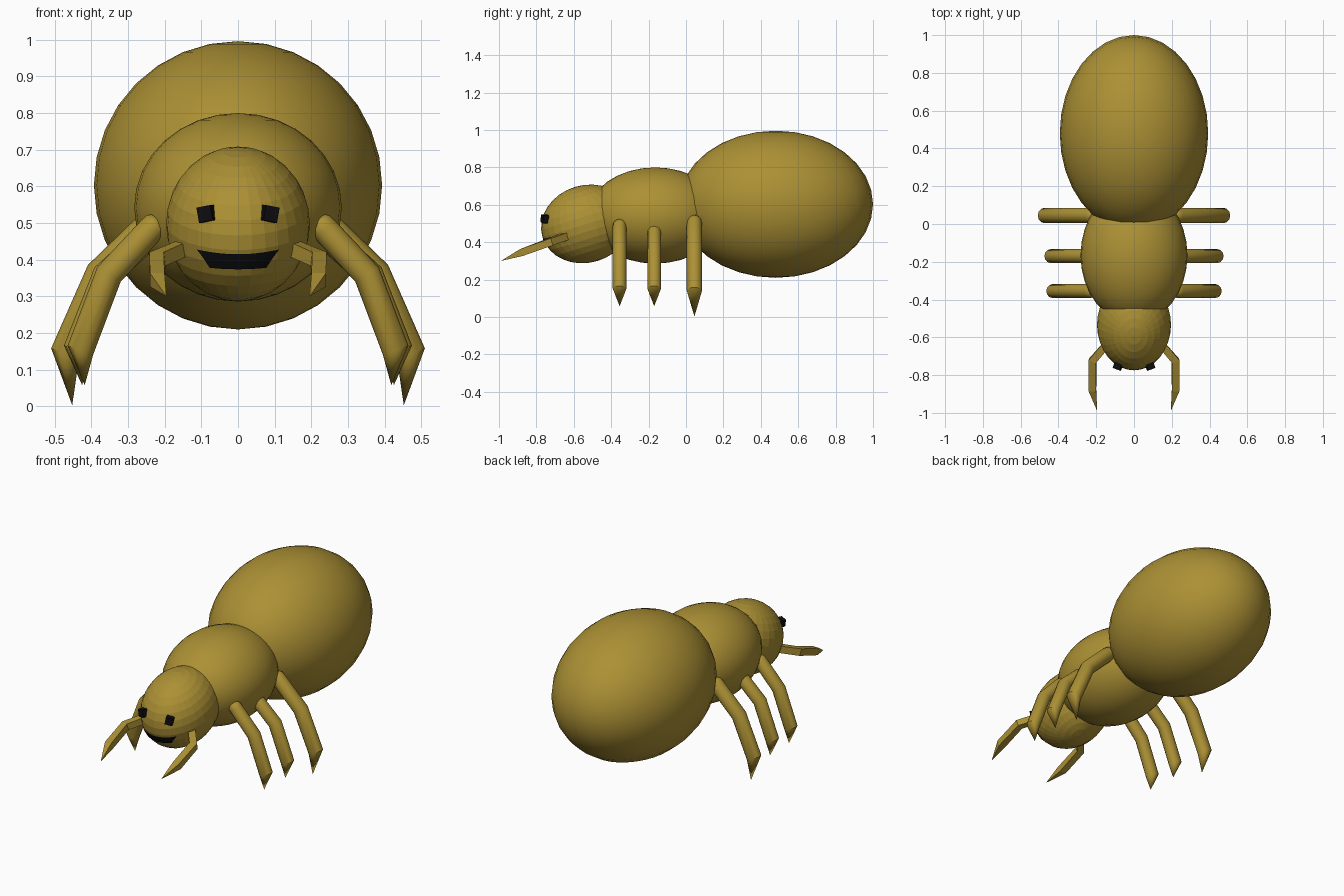
import bpy, bmesh, math
from mathutils import Vector, Matrix

if "Cube" in bpy.data.objects:
    bpy.data.objects.remove(bpy.data.objects["Cube"])


def material(name, rgb):
    m = bpy.data.materials.new(name)
    m.diffuse_color = (*rgb, 1)
    m.use_nodes = True
    m.node_tree.nodes["Principled BSDF"].inputs["Base Color"].default_value = m.diffuse_color
    return m


GOLD = material("ochre", (0.41, 0.28, 0.035))
BLACK = material("black", (0.004, 0.004, 0.005))


def finish(name, bm, mat, smooth=None):
    bmesh.ops.recalc_face_normals(bm, faces=bm.faces)
    me = bpy.data.meshes.new(name)
    bm.to_mesh(me)
    bm.free()
    me.materials.append(mat)
    ob = bpy.data.objects.new(name, me)
    bpy.context.collection.objects.link(ob)
    if smooth:
        bpy.ops.object.select_all(action='DESELECT')
        ob.select_set(True)
        bpy.context.view_layer.objects.active = ob
        bpy.ops.object.shade_smooth_by_angle(angle=math.radians(smooth))
    return ob


def ellipsoid(name, centre, radii, tilt=0, smooth=None):
    bm = bmesh.new()
    bmesh.ops.create_uvsphere(bm, u_segments=32, v_segments=16, radius=1)
    m = Matrix.Translation(centre) @ Matrix.Rotation(tilt, 4, 'X') @ Matrix.Diagonal((*radii, 1))
    bm.transform(m)
    return finish(name, bm, GOLD, smooth), m


def tube(name, pts, radii, sides, ref, phase=0, smooth=None):
    """Mitred tube along pts, closed to a point at the last one."""
    pts = [Vector(p) for p in pts]
    ref = Vector(ref)
    bm = bmesh.new()
    rings = []
    for i, p in enumerate(pts[:-1]):
        t_in = (p - pts[max(i - 1, 0)]).normalized() if i else (pts[1] - p).normalized()
        t_out = t_in if i == len(pts) - 2 else (pts[i + 1] - p).normalized()
        t = (t_in + t_out).normalized()
        u = ref.cross(t).normalized()
        v = t.cross(u)
        stretch = 1 / max(t.dot(t_in), 0.5)
        ring = []
        for k in range(sides):
            a = phase + math.tau * k / sides
            ring.append(bm.verts.new(p + radii[i] * (u * math.cos(a) * stretch + v * math.sin(a))))
        rings.append(ring)
    tip = bm.verts.new(pts[-1])
    bm.faces.new(rings[0])
    for k in range(sides):
        n = (k + 1) % sides
        for a, b in zip(rings, rings[1:]):
            bm.faces.new((a[k], a[n], b[n], b[k]))
        bm.faces.new((rings[-1][k], rings[-1][n], tip))
    return finish(name, bm, GOLD, smooth)


# Body segments
ellipsoid("abdomen", (0, 0.48, 0.603), (0.393, 0.52, 0.393), smooth=40)
ellipsoid("thorax", (0, -0.165, 0.543), (0.283, 0.36, 0.257), smooth=40)
_, head_m = ellipsoid("head", (0, -0.533, 0.498), (0.196, 0.245, 0.207), math.radians(17))


def on_head(x, z, lift):
    """Point on the front of the head at a given x, z."""
    inv = head_m.inverted()
    o = inv @ Vector((x, -2, z))
    d = inv.to_3x3() @ Vector((0, 1, 0))
    a, b, c = d.dot(d), o.dot(d), o.dot(o) - 1
    s = (-b - math.sqrt(b * b - a * c)) / a
    return Vector((x, -2 + s - lift, z))


# Mouth: curved band lying on the head
bm = bmesh.new()
rows = []
for half, z_mid, rise in ((0.112, 0.415, 0.013), (0.095, 0.395, 0.010), (0.077, 0.374, 0.004)):
    rows.append([bm.verts.new(on_head(half * k / 4, z_mid + rise * (k / 4) ** 2, 0.003))
                 for k in range(-4, 5)])
for a, b in zip(rows, rows[1:]):
    for k in range(8):
        bm.faces.new((a[k], b[k], b[k + 1], a[k + 1]))
finish("mouth", bm, BLACK)

# Rear, middle and front legs: y, radius, then (x, z) for hip, knee, ankle, tip
LEGS = {
    "rear": (0.045, 0.041, (0.225, 0.508), (0.375, 0.362), (0.472, 0.142), (0.452, 0.003)),
    "middle": (-0.17, 0.037, (0.235, 0.472), (0.36, 0.358), (0.44, 0.153), (0.425, 0.058)),
    "front": (-0.355, 0.037, (0.230, 0.490), (0.352, 0.360), (0.430, 0.153), (0.418, 0.058)),
}

for side, s in (("right", 1), ("left", -1)):
    for which, (y, r, *path) in LEGS.items():
        hip, knee, ankle, tip = [Vector((s * x, y, z)) for x, z in path]
        d = (knee - hip).normalized()
        cap = [(hip - d * r * c, r * q) for c, q in ((0.75, 0.3), (0.55, 0.75), (0.25, 0.95))]
        pts = [c[0] for c in cap] + [hip + d * 0.01, knee, ankle, tip]
        tube(f"{which}_leg_{side}", pts, [c[1] for c in cap] + [r] * 3, 12, (0, 1, 0), smooth=35)

    # Square-section feeler, bent forward
    pts = [(s * 0.13, -0.62, 0.44), (s * 0.22, -0.725, 0.402),
           (s * 0.22, -0.88, 0.345), (s * 0.195, -0.99, 0.30)]
    tube(f"feeler_{side}", pts, [0.028] * 3, 4, (0, 0, 1), math.pi / 4)

    # Eye
    bm = bmesh.new()
    bmesh.ops.create_cube(bm, size=0.04)
    bm.transform(Matrix.Translation((s * 0.086, -0.755, 0.525))
                 @ Matrix.Rotation(s * 0.35, 4, 'Z') @ Matrix.Rotation(s * 0.18, 4, 'Y')
                 @ Matrix.Diagonal((1, 0.8, 1.05, 1)))
    finish(f"eye_{side}", bm, BLACK)
